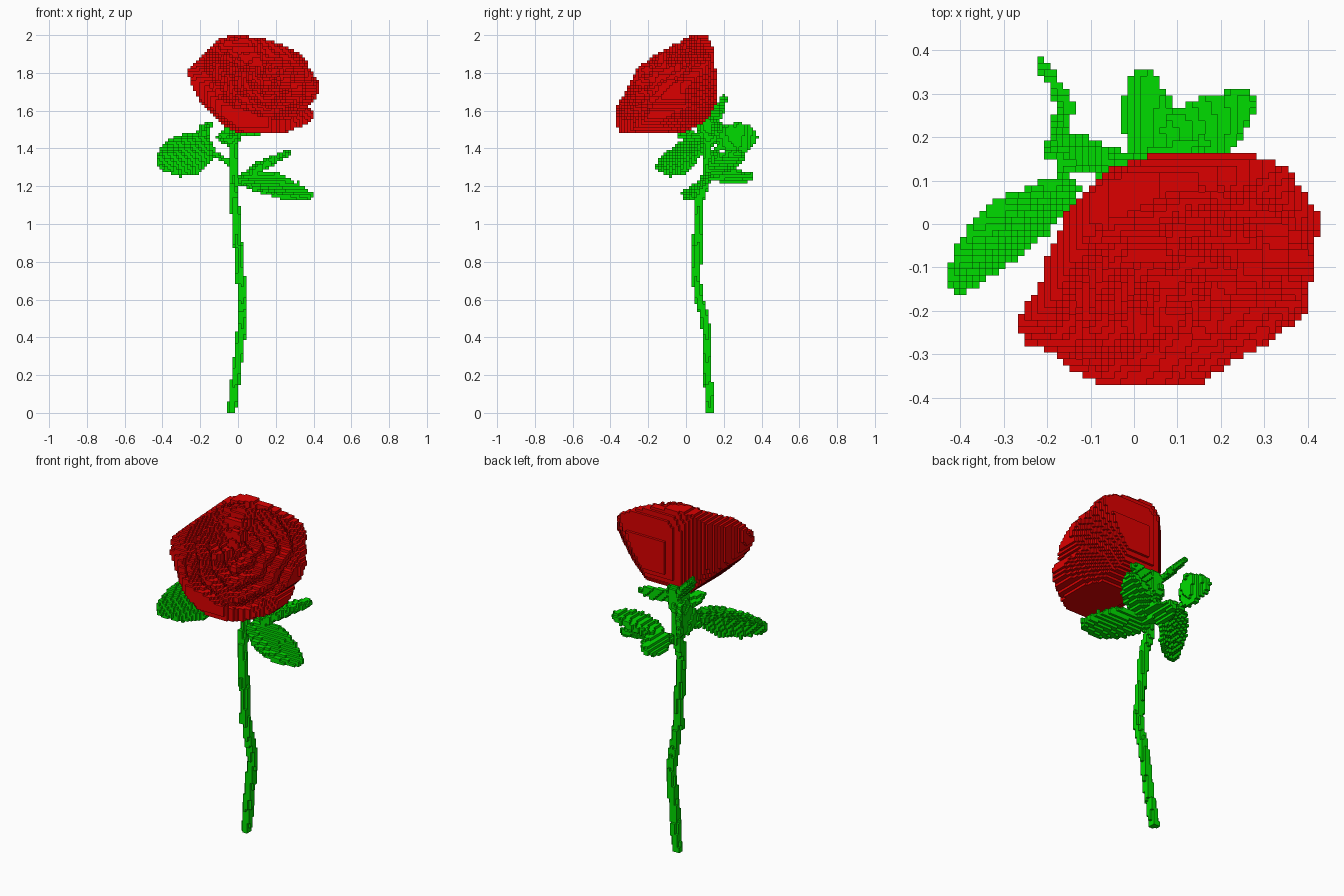
import bpy, bmesh, math
from mathutils import Vector as V

if "Cube" in bpy.data.objects:
    bpy.data.objects.remove(bpy.data.objects["Cube"])

CELL = 2 / 135  # edge of one block


def material(name, rgb):
    m = bpy.data.materials.new(name)
    m.use_nodes = True
    m.diffuse_color = (*rgb, 1)
    m.node_tree.nodes["Principled BSDF"].inputs["Base Color"].default_value = (*rgb, 1)
    return m


RED = material("petal red", (0.72, 0.0, 0.0))
GREEN = material("leaf green", (0.0, 0.72, 0.0))

# Unit block faces: outward step and the four corners
SIDES = [
    ((1, 0, 0), ((1, 0, 0), (1, 1, 0), (1, 1, 1), (1, 0, 1))),
    ((-1, 0, 0), ((0, 0, 0), (0, 0, 1), (0, 1, 1), (0, 1, 0))),
    ((0, 1, 0), ((0, 1, 0), (0, 1, 1), (1, 1, 1), (1, 1, 0))),
    ((0, -1, 0), ((0, 0, 0), (1, 0, 0), (1, 0, 1), (0, 0, 1))),
    ((0, 0, 1), ((0, 0, 1), (1, 0, 1), (1, 1, 1), (0, 1, 1))),
    ((0, 0, -1), ((0, 0, 0), (0, 1, 0), (1, 1, 0), (1, 0, 0))),
]


def blocks(name, inside, lo, hi, mat):
    """Fill the box lo..hi with blocks wherever inside(point) holds; keep only the outer faces."""
    rng = [range(math.floor(a / CELL), math.ceil(b / CELL)) for a, b in zip(lo, hi)]
    cells = {(i, j, k) for i in rng[0] for j in rng[1] for k in rng[2]
             if k >= 0 and inside(V((i + .5, j + .5, k + .5)) * CELL)}
    bm, verts = bmesh.new(), {}
    for c in cells:
        for step, corners in SIDES:
            if tuple(a + b for a, b in zip(c, step)) in cells:
                continue
            quad = []
            for q in corners:
                key = tuple(a + b for a, b in zip(c, q))
                if key not in verts:
                    verts[key] = bm.verts.new(V(key) * CELL)
                quad.append(verts[key])
            bm.faces.new(quad)
    mesh = bpy.data.meshes.new(name)
    bm.to_mesh(mesh)
    bm.free()
    mesh.materials.append(mat)
    bpy.context.collection.objects.link(bpy.data.objects.new(name, mesh))


def bounds(points, pad):
    return ([min(p[i] for p in points) - pad for i in range(3)],
            [max(p[i] for p in points) + pad for i in range(3)])


def tube(name, points, radius):
    pts = [V(p) for p in points]

    def inside(p):
        for a, b in zip(pts, pts[1:]):
            d = b - a
            t = max(0, min(1, (p - a).dot(d) / d.length_squared))
            if (p - a - d * t).length < radius:
                return True
        return False
    blocks(name, inside, *bounds(pts, radius), GREEN)


def leaf(name, base, tip, across, half, bend=0.02, arch=0, thick=0.013):
    """Blunt oval blade from base to tip, lying along across; bend cups it, arch bows it lengthwise."""
    base, tip = V(base), V(tip)
    axis = tip - base
    u = axis.normalized()
    w = V(across)
    w = (w - u * w.dot(u)).normalized()
    n = u.cross(w)

    def inside(p):
        q = p - base
        s = q.dot(u) / axis.length
        if not 0 <= s <= 1:
            return False
        v = q.dot(w)
        width = half * math.sin(math.pi * (0.04 + 0.93 * s ** 0.9)) ** 0.75 + 0.003
        rise = bend * (v / half) ** 2 + arch * math.sin(math.pi * s)
        return abs(v) < width and abs(q.dot(n) - rise) < thick
    blocks(name, inside, *bounds((base, tip), half + 0.05), GREEN)


def in_outline(a, b, poly):
    hit = False
    for (x0, y0), (x1, y1) in zip(poly, poly[1:] + poly[:1]):
        if (y0 > b) != (y1 > b) and a < x0 + (b - y0) * (x1 - x0) / (y1 - y0):
            hit = not hit
    return hit


# Flower: a tilted cup with a domed spiral of petals, trimmed to its three outlines
FRONT = [(-.267, 1.74), (-.267, 1.81), (-.2, 1.88), (-.1, 1.985), (-.03, 2.0), (.1, 1.99),
         (.25, 1.945), (.36, 1.88), (.38, 1.82), (.43, 1.75), (.42, 1.67), (.37, 1.63),
         (.41, 1.57), (.35, 1.52), (.22, 1.475), (.02, 1.475), (-.08, 1.52), (-.2, 1.65)]
SIDE = [(-.375, 1.68), (-.375, 1.54), (-.35, 1.475), (-.03, 1.475), (.1, 1.54), (.155, 1.62),
        (.168, 1.73), (.14, 1.95), (.11, 2.0), (-.03, 2.0), (-.12, 1.94), (-.22, 1.87),
        (-.3, 1.77)]
TOP = [(-.267, -.19), (-.267, -.275), (-.2, -.29), (-.13, -.345), (-.07, -.375), (.14, -.375),
       (.2, -.335), (.33, -.26), (.41, -.19), (.415, -.04), (.43, -.03), (.43, .05), (.35, .14),
       (.22, .168), (.05, .165), (-.06, .125), (-.15, .04), (-.2, -.08), (-.22, -.15)]
BASE = V((0, .1, 1.52))
AXIS = V((.292, -.663, .690)).normalized()
E1 = AXIS.cross(V((0, 0, 1))).normalized()
E2 = AXIS.cross(E1)


def flower(p):
    if not (in_outline(p.x, p.z, FRONT) and in_outline(p.y, p.z, SIDE)
            and in_outline(p.x, p.y, TOP)):
        return False
    q = p - BASE
    h = q.dot(AXIS)
    a, b = q.dot(E1), q.dot(E2)
    r, t = math.hypot(a, b), math.atan2(b, a)
    cup = 0.37 * (max(0, h + .025) / .375) ** .6 * (1 + .03 * math.cos(5 * t))
    if r > cup + .01:
        return False
    # spiral petal edges stepping down from the bud to the rim
    turn = (r + .015 * math.sin(3 * t) + .008 * math.sin(7 * t)) / .075 - t / (2 * math.pi)
    f = turn % 1
    top = .475 - .11 * (r / .33) ** 1.3 + .012 * math.sin(4 * t + 9 * r)
    drop = .05 * (1 - f) if r < .3 else 0
    if f < .25 and r < .3:
        drop += .04
    return h < top - drop


blocks("flower", flower, (-.28, -.39, 1.46), (.44, .18, 2.0), RED)

# Stem with small thorns
tube("stem", [(-.035, .13, 0), (-.01, .115, .2), (.015, .11, .4), (.02, .1, .5), (.02, .07, .6),
              (.015, .056, .7), (.008, .058, .8), (-.01, .062, 1.0), (-.018, .067, 1.12),
              (-.025, .1, 1.2), (-.022, .115, 1.35), (-.035, .12, 1.5)], .024)
for i, p in enumerate([(.0, .045, .7), (-.03, .075, 1.17), (.028, .1, .47)]):
    tube(f"thorn_{i + 1}", [p, (p[0], p[1], p[2] + .03)], .02)

# Swollen calyx and its sepals under the flower
tube("calyx", [(-.04, .12, 1.46), (-.02, .11, 1.53)], .052)
SEPALS = [((-.02, .13, 1.5), (.17, .19, 1.51), (0, .3, 1), .04),
          ((-.04, .13, 1.5), (-.19, .205, 1.68), (.4, 1, 0), .03),
          ((-.04, .13, 1.46), (-.08, -.05, 1.47), (1, 0, .3), .05)]
for i, (b, t, w, half) in enumerate(SEPALS):
    leaf(f"sepal_{i + 1}", b, t, w, half, bend=0)

# Leaf stalks
STALKS = [[(-.02, .115, 1.3), (-.08, .14, 1.345), (-.15, .13, 1.39), (-.19, .08, 1.39)],
          [(-.1, .14, 1.36), (-.19, .16, 1.39), (-.18, .22, 1.43)],
          [(-.02, .1, 1.21), (.04, .13, 1.25), (.1, .18, 1.28)],
          [(-.02, .1, 1.2), (.02, .09, 1.23), (.07, .08, 1.22)],
          [(.03, .13, 1.24), (.03, .2, 1.25)]]
for i, path in enumerate(STALKS):
    tube(f"leaf_stalk_{i + 1}", path, .015)

# Leaves
leaf("right_front_leaf", (-.14, .1, 1.425), (-.42, -.15, 1.31), (-.05, .06, .14), .115)
leaf("right_back_leaf", (-.19, .17, 1.44), (-.225, .375, 1.47), (.1, 0, 1), .085, bend=0, arch=.045)
leaf("left_back_leaf", (.06, .13, 1.26), (.27, .29, 1.38), (-.5, .7, -.2), .075, bend=.015, thick=.018)
leaf("small_back_leaf", (.03, .14, 1.26), (.02, .36, 1.25), (1, 0, .6), .062, bend=.01)
leaf("left_front_leaf", (.01, .1, 1.24), (.39, .03, 1.14), (.1, .75, .6), .085)
